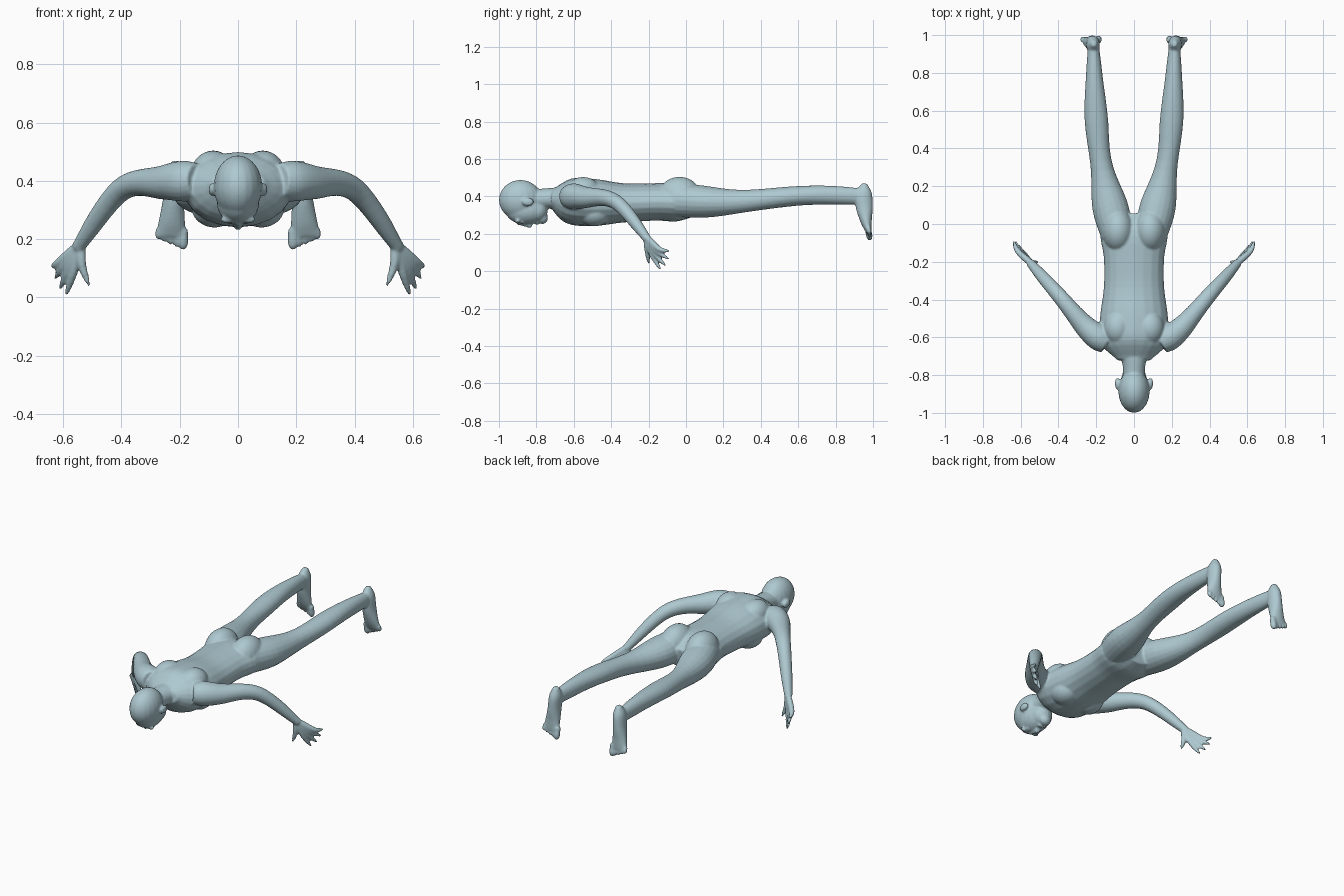
import bpy, bmesh, math
from mathutils import Vector, Matrix

RINGS, SIDES = 24, 20
bm = bmesh.new()


def sample(values, t):
    """Smooth curve through evenly spaced values, read at t from start to end."""
    if not isinstance(values, (tuple, list)):
        return values
    last = len(values) - 1
    i = min(int(t * last), last - 1)
    u = t * last - i
    a, b, c, d = [values[min(max(i + k, 0), last)] for k in (-1, 0, 1, 2)]
    return b + u * (c - a + u * (2*a - 5*b + 4*c - d + u * (3*b - a - 3*c + d))) / 2


def loft(x, y, z, width, depth=None):
    """Closed tube; every argument is a constant or a list spread along its length."""
    depth = width if depth is None else depth

    def centre(t):
        return Vector((sample(x, t), sample(y, t), sample(z, t)))

    rings = []
    for i in range(RINGS + 1):
        t = i / RINGS
        before, after = max(i - 1, 0) / RINGS, min(i + 1, RINGS) / RINGS
        along = (centre(after) - centre(before)).normalized()
        across = Vector((1, 0, 0))
        across = (across - along * across.dot(along)).normalized() * sample(width, t)
        normal = along.cross(across).normalized() * sample(depth, t)
        angles = [math.tau * k / SIDES for k in range(SIDES)]
        rings.append([bm.verts.new(centre(t) + across * math.cos(a) + normal * math.sin(a))
                      for a in angles])
    for ring, following in zip(rings, rings[1:]):
        for k in range(SIDES):
            bm.faces.new((ring[k - 1], ring[k], following[k], following[k - 1]))
    bm.faces.new(rings[0])
    bm.faces.new(rings[-1])


def ball(centre, radii):
    """Ellipsoid for rounded masses."""
    matrix = Matrix.Translation(centre) @ Matrix.Diagonal((*radii, 1))
    bmesh.ops.create_uvsphere(bm, u_segments=SIDES, v_segments=SIDES, radius=1, matrix=matrix)


def add_trunk_masses():
    # Shoulder blade, chest muscle and buttock
    ball(centre=(.085, -.55, .43), radii=(.075, .09, .073))
    ball(centre=(.08, -.49, .31), radii=(.08, .09, .07))
    ball(centre=(.085, -.035, .4), radii=(.084, .115, .104))


def add_face_side():
    # Ear, eyelid and brow
    ball(centre=(.088, -.845, .37), radii=(.013, .032, .022))
    ball(centre=(.032, -.875, .266), radii=(.016, .011, .014))
    ball(centre=(.034, -.9, .268), radii=(.026, .012, .014))


def add_leg():
    # Thigh, knee, calf and ankle
    loft(x=(.09, .19, .215), y=(-.06, .94), z=(.38, .37, .405, .4),
         width=(.085, .095, .058, .062, .044, .03),
         depth=(.09, .086, .06, .053, .05, .043))
    # Foot hanging from the heel
    loft(x=(.212, .23), y=(.955, .95, .96, .976), z=(.468, .212),
         width=(.015, .034, .036, .045, .052),
         depth=(.015, .044, .045, .03, .016))
    # Toes, the big one innermost
    for toe in range(5):
        radius = .012 if toe else .017
        loft(x=.188 + .021 * toe, y=(.972, .984), z=(.235, .164 + .009 * toe),
             width=(radius, radius, radius, radius / 2))


def add_digit(wrist, knuckle, tip):
    x, y, z = zip(wrist, knuckle, tip)
    loft(x, y, z, width=(.014, .017, .015, .011, .005))


def add_arm():
    # Shoulder, elbow and wrist
    loft(x=(.14, .25, .4, .55), y=(-.63, -.55, -.375, -.205), z=(.4, .395, .37, .17),
         width=(.06, .07, .06, .047, .04, .033, .022))
    # Four fingers fanned between the first and the last, the middle ones longer
    wrist = Vector((.54, -.212, .185))
    first_knuckle, last_knuckle = Vector((.565, -.18, .085)), Vector((.614, -.146, .12))
    first_tip, last_tip = Vector((.59, -.135, .008)), Vector((.637, -.09, .107))
    for finger in range(4):
        share = finger / 3
        knuckle = first_knuckle.lerp(last_knuckle, share)
        tip = first_tip.lerp(last_tip, share)
        longer = (tip - knuckle).normalized() * math.sin(math.pi * share) * .02
        add_digit(wrist, knuckle, tip + longer)
    # Thumb
    add_digit(wrist, (.535, -.207, .11), (.51, -.2, .04))


def mirror_all():
    """Copy everything built so far to the other side."""
    copy = bmesh.ops.duplicate(bm, geom=bm.verts[:] + bm.edges[:] + bm.faces[:])
    for item in copy["geom"]:
        if isinstance(item, bmesh.types.BMVert):
            item.co.x = -item.co.x


def add_trunk():
    # Shoulders, ribs, waist and pelvis
    loft(x=0, y=(-.72, .05), z=(.39, .37, .365, .37, .35),
         width=(.09, .18, .18, .16, .16, .175, .09),
         depth=(.05, .12, .126, .105, .1, .1, .06))
    # Neck
    loft(x=0, y=(-.84, -.66), z=(.38, .395), width=(.06, .06, .09), depth=.055)


def add_head():
    # Skull, face, jaw and chin
    ball(centre=(0, -.885, .38), radii=(.083, .115, .107))
    ball(centre=(0, -.855, .327), radii=(.073, .112, .078))
    ball(centre=(0, -.8, .322), radii=(.062, .06, .06))
    ball(centre=(0, -.768, .285), radii=(.034, .03, .033))
    # Nose and lips
    loft(x=0, y=(-.9, -.825), z=(.258, .24), width=(.008, .01, .016), depth=.011)
    ball(centre=(0, -.797, .258), radii=(.025, .014, .01))


def make_skin():
    material = bpy.data.materials.new("pale blue grey")
    material.use_nodes = True
    material.diffuse_color = (.42, .58, .63, 1)
    shader = material.node_tree.nodes["Principled BSDF"]
    shader.inputs["Base Color"].default_value = material.diffuse_color
    return material


def make_body():
    bmesh.ops.recalc_face_normals(bm, faces=bm.faces)
    mesh = bpy.data.meshes.new("body")
    bm.to_mesh(mesh)
    bm.free()
    mesh.materials.append(make_skin())
    body = bpy.data.objects.new("body", mesh)
    bpy.context.collection.objects.link(body)
    # Fuse the parts into one continuous skin
    fuse = body.modifiers.new("fuse", 'REMESH')
    fuse.mode = 'VOXEL'
    fuse.voxel_size = .0065
    fuse.use_smooth_shade = True
    soften = body.modifiers.new("soften", 'SMOOTH')
    soften.factor = .5
    soften.iterations = 3


default_cube = bpy.data.objects.get("Cube")
if default_cube:
    bpy.data.objects.remove(default_cube)

# One side first, mirrored, then the parts on the centre line
add_trunk_masses()
add_face_side()
add_leg()
add_arm()
mirror_all()
add_trunk()
add_head()
make_body()
